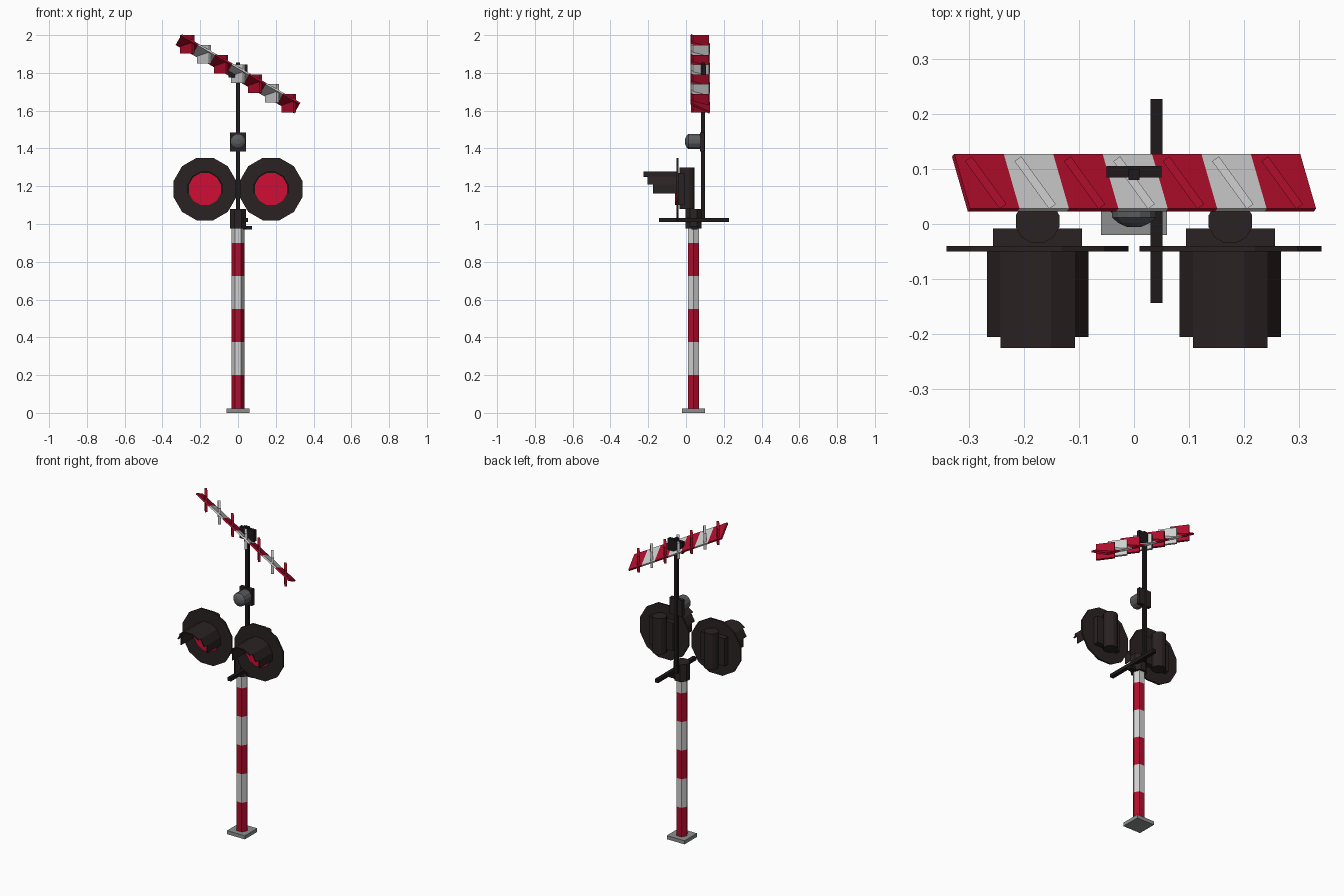
import bpy, bmesh, math
from mathutils import Vector, Matrix

cube = bpy.data.objects.get("Cube")
if cube:
    bpy.data.objects.remove(cube, do_unlink=True)


def make_mat(name, rgb):
    m = bpy.data.materials.new(name)
    m.use_nodes = True
    m.diffuse_color = (*rgb, 1)
    b = m.node_tree.nodes["Principled BSDF"]
    b.inputs["Base Color"].default_value = (*rgb, 1)
    b.inputs["Roughness"].default_value = 0.8
    return m


RED = make_mat("signal red", (0.44, 0.004, 0.025))
LENS = make_mat("lens red", (0.64, 0.004, 0.035))
WHITE = make_mat("off white", (0.62, 0.63, 0.62))
DARK = make_mat("dark brown", (0.024, 0.016, 0.016))
BLACK = make_mat("near black", (0.013, 0.010, 0.011))
GREY = make_mat("base grey", (0.27, 0.28, 0.28))
BELL = make_mat("bell grey", (0.10, 0.105, 0.11))


def finish(name, bm, mats, recalc=True):
    if recalc:
        bmesh.ops.recalc_face_normals(bm, faces=bm.faces)
    me = bpy.data.meshes.new(name)
    bm.to_mesh(me)
    bm.free()
    for m in mats:
        me.materials.append(m)
    ob = bpy.data.objects.new(name, me)
    bpy.context.collection.objects.link(ob)
    return ob


def box(name, size, matrix, mat):
    bm = bmesh.new()
    bmesh.ops.create_cube(bm, size=1)
    bm.transform(matrix @ Matrix.Diagonal((*size, 1)))
    return finish(name, bm, [mat])


def span(name, x, y, z, mat):
    """Axis-aligned box given by its ranges."""
    mid = Matrix.Translation([(a + b) / 2 for a, b in (x, y, z)])
    return box(name, [b - a for a, b in (x, y, z)], mid, mat)


def loft(name, centre, rings, sides, turn, mats, axis="Z", rule=None):
    """Capped polygon tube through (position, radius) rings along an axis."""
    bm = bmesh.new()
    loops = []
    for t, r in rings:
        loop = []
        for i in range(sides):
            a = math.radians(turn) + math.tau * i / sides
            u, v = r * math.cos(a), r * math.sin(a)
            p = (u, v, t) if axis == "Z" else (u, t, v)
            loop.append(bm.verts.new(Vector(p) + Vector(centre)))
        loops.append(loop)
    for k in range(len(loops) - 1):
        for i in range(sides):
            j = (i + 1) % sides
            f = bm.faces.new((loops[k][i], loops[k][j], loops[k + 1][j], loops[k + 1][i]))
            f.material_index = rule(k) if rule else 0
    for k, loop in ((0, loops[0]), (len(rings) - 2, loops[-1])):
        f = bm.faces.new(loop)
        f.material_index = rule(k) if rule else 0
    return finish(name, bm, mats)


# Base plate and banded hexagonal post
span("base_plate", (-0.06, 0.06), (-0.02, 0.10), (0, 0.022), GREY)
heights = [0.02, 0.20, 0.375, 0.55, 0.725, 0.90, 0.985]
loft("post", (0, 0.04, 0), [(h, 0.034) for h in heights], 6, 0, [RED, WHITE],
     rule=lambda k: k % 2)

# Post cap with its cross rod and foot, and the thin upper pole
loft("post_cap", (0, 0.04, 0), [(0.975, 0.0465), (1.08, 0.0465)], 8, 22.5, [DARK])
span("cross_rod", (0.03, 0.052), (-0.143, 0.227), (1.01, 1.031), BLACK)
span("cap_foot", (0.0, 0.075), (0.03, 0.06), (0.972, 0.99), BLACK)
span("upper_pole", (-0.01, 0.01), (0.08, 0.10), (1.03, 1.855), BLACK)

# Bell on the pole
span("bell_plate", (-0.042, 0.042), (0.075, 0.098), (1.385, 1.485), DARK)
loft("bell", (0, 0, 1.437),
     [(0.078, 0.041), (0.012, 0.041), (0.002, 0.03), (-0.005, 0.014)],
     12, 15, [BELL], axis="Y")


def hood(name, cx, cz):
    """Stepped visor: thin facets of a twelve-sided tube, longest on top."""
    bm = bmesh.new()
    ends = {0: -0.225, 30: -0.225, 60: -0.205, 90: -0.175}
    for deg in range(-90, 91, 30):
        pts = []
        for y in (-0.049, ends[abs(deg)]):
            for r in (0.0955, 0.089):
                for a in (deg - 15, deg + 15):
                    a = math.radians(a)
                    pts.append(bm.verts.new((cx + r * math.sin(a), y, cz + r * math.cos(a))))
        for q in ((0, 1, 3, 2), (4, 6, 7, 5), (0, 4, 5, 1), (2, 3, 7, 6),
                  (0, 2, 6, 4), (1, 5, 7, 3)):
            bm.faces.new([pts[i] for i in q])
    return finish(name, bm, [DARK])


# Twin warning lamps
for side, s in (("left", 1), ("right", -1)):
    cx, cz = s * 0.175, 1.185
    loft(f"{side}_lamp_board", (cx, 0, cz), [(-0.05, 0.171), (-0.04, 0.171)],
         12, 15, [DARK], axis="Y")
    loft(f"{side}_lamp_lens", (cx, 0, cz), [(-0.057, 0.088), (-0.049, 0.088)],
         12, 15, [LENS], axis="Y")
    hood(f"{side}_lamp_hood", cx, cz)
    span(f"{side}_lamp_housing", (cx - 0.081, cx + 0.081), (-0.041, -0.008), (1.10, 1.27), DARK)
    loft(f"{side}_lamp_mount", (cx, 0.005, 0), [(1.08, 0.041), (1.30, 0.041)],
         12, 15, [DARK])

# Striped board, sloping 30 degrees and rolled 30 degrees about its length
L = Vector((math.cos(math.pi / 6), 0, -0.5))
W = Vector((-0.25, 0.866, -0.433)).normalized()
N = L.cross(W)
centre = Vector((0, 0.075, 1.795))
frame = Matrix.Translation(centre) @ Matrix((L, W, N)).transposed().to_4x4()
step = 0.725 / 7
fin_turn = Matrix.Rotation(math.radians(-54), 4, "Z")
for i in range(7):
    mat = WHITE if i % 2 else RED
    d = (i - 3) * step
    box(f"board_stripe_{i + 1}", (step, 0.115, 0.010),
        frame @ Matrix.Translation((d, 0, 0)), mat)
    # Upright fin crossing each stripe
    box(f"board_fin_{i + 1}", (0.107, 0.015, 0.098),
        Matrix.Translation(centre + L * d) @ fin_turn, mat)

# Bracket joining board and pole
span("board_bracket", (-0.05, 0.05), (0.084, 0.105), (1.775, 1.845), BLACK)
